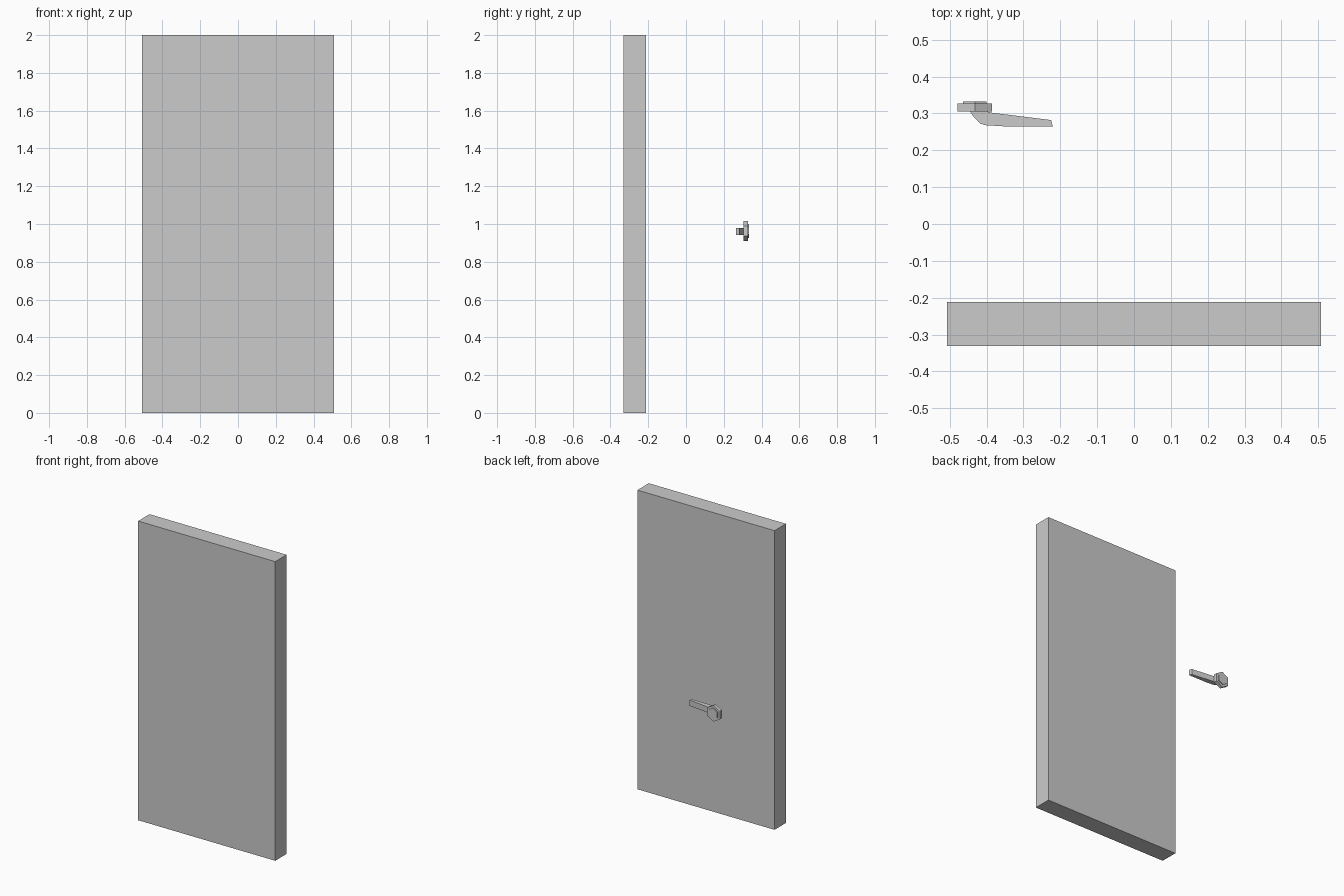
import bpy, bmesh, math

if "Cube" in bpy.data.objects:
    bpy.data.objects.remove(bpy.data.objects["Cube"])

def prism(name, base, offset):
    """Extrude a closed polygon along an offset into a solid."""
    bm = bmesh.new()
    face = bm.faces.new([bm.verts.new(p) for p in base])
    new = bmesh.ops.extrude_face_region(bm, geom=[face])["geom"]
    bmesh.ops.translate(bm, vec=offset,
                        verts=[v for v in new if isinstance(v, bmesh.types.BMVert)])
    bmesh.ops.recalc_face_normals(bm, faces=bm.faces)
    me = bpy.data.meshes.new(name)
    bm.to_mesh(me)
    bm.free()
    ob = bpy.data.objects.new(name, me)
    bpy.context.collection.objects.link(ob)
    return ob

CX, CZ = -0.432, 0.963

def hexagon(r, y):
    """Upright hexagon with a point at the top."""
    return [(CX + r * math.sin(k * math.pi / 3), y, CZ + r * math.cos(k * math.pi / 3))
            for k in range(6)]

# Door slab
prism("door_panel", [(-0.507, -0.331, 0), (0.507, -0.331, 0),
                     (0.507, -0.211, 0), (-0.507, -0.211, 0)], (0, 0, 2))

# Hexagonal handle plate and its raised cap
prism("handle_plate", hexagon(0.054, 0.305), (0, 0.022, 0))
prism("handle_cap", hexagon(0.037, 0.326), (0, 0.007, 0))

# Lever: bent neck and tapering grip, profile seen from above
lever = [(-0.446, 0.306), (-0.432, 0.287), (-0.416, 0.272), (-0.402, 0.268),
         (-0.345, 0.2645), (-0.22, 0.264), (-0.225, 0.282), (-0.386, 0.302),
         (-0.402, 0.306)]
prism("handle_lever", [(x, y, 0.942) for x, y in lever], (0, 0, 0.038))
